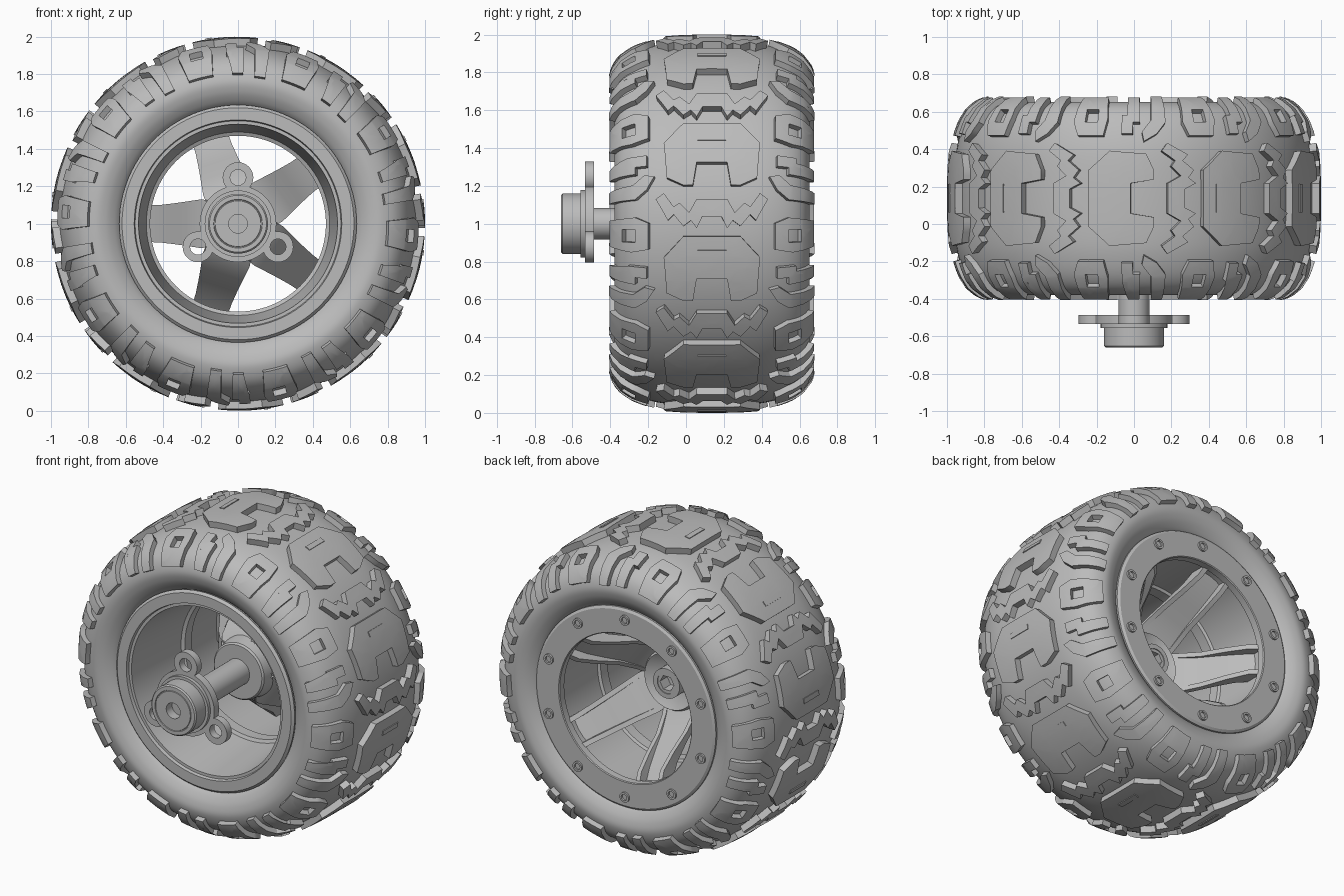
import bpy, bmesh
from math import sin, cos, pi, radians, hypot
from mathutils import Vector

if "Cube" in bpy.data.objects:
    bpy.data.objects.remove(bpy.data.objects["Cube"], do_unlink=True)

grey = bpy.data.materials.new("plain_grey")
grey.use_nodes = True
grey.diffuse_color = (0.5, 0.5, 0.5, 1)
grey.node_tree.nodes["Principled BSDF"].inputs["Base Color"].default_value = grey.diffuse_color

AXLE = 1.0       # axle height
MID = 0.137      # tyre centre along y
REPEATS = 10     # tread pitch count
made = []


def add(name, mesh, loc=(0, 0, AXLE), turn=0.0):
    ob = bpy.data.objects.new(name, mesh)
    ob.location = loc
    ob.rotation_euler = (0, -radians(turn), 0)
    bpy.context.collection.objects.link(ob)
    made.append(ob)
    return ob


def to_mesh(name, bm):
    bmesh.ops.remove_doubles(bm, verts=bm.verts, dist=1e-5)
    bmesh.ops.recalc_face_normals(bm, faces=bm.faces)
    mesh = bpy.data.meshes.new(name)
    bm.to_mesh(mesh)
    bm.free()
    mesh.materials.append(grey)
    return mesh


def lathe(name, profile, segs=64, closed=True):
    """Revolve (y, radius) points about the y axis."""
    bm = bmesh.new()
    rings = []
    for i in range(segs):
        a = 2 * pi * i / segs
        rings.append([bm.verts.new((r * cos(a), y, r * sin(a))) for y, r in profile])
    n = len(profile)
    for i in range(segs):
        p, q = rings[i], rings[(i + 1) % segs]
        for j in range(n if closed else n - 1):
            k = (j + 1) % n
            if profile[j][1] or profile[k][1]:
                bm.faces.new((p[j], p[k], q[k], q[j]))
    bmesh.ops.dissolve_degenerate(bm, edges=bm.edges, dist=1e-6)
    return to_mesh(name, bm)


def tube(name, y0, y1, inner, outer, segs=32):
    return lathe(name, [(y0, inner), (y0, outer), (y1, outer), (y1, inner)], segs)


# Tyre carcass: half section (offset from centre, radius), smoothed and mirrored
key = [(-.2, .955), (0, .96), (.2, .955), (.32, .937), (.42, .9), (.485, .845),
       (.515, .77), (.507, .71), (.48, .66), (.45, .63), (.42, .61)]
half = []
for i in range(1, len(key) - 2):
    p0, p1, p2, p3 = [Vector(k) for k in key[i - 1:i + 3]]
    for j in range(6):
        t = j / 6
        half.append(0.5 * (2 * p1 + (p2 - p0) * t + (2 * p0 - 5 * p1 + 4 * p2 - p3) * t * t
                           + (3 * p1 - p0 - 3 * p2 + p3) * t ** 3))
half.append(Vector(key[-2]))
section = [(-p.x, p.y) for p in reversed(half[1:])] + [tuple(p) for p in half]
add("tyre_carcass", lathe("tyre_carcass", section, 120, closed=False), (0, MID, AXLE))


def on_tyre(s, u, h):
    """Place a point by distance across, distance around, and height above the carcass."""
    left, side = abs(s), (1 if s >= 0 else -1)
    for p, q in zip(half, half[1:]):
        step = (q - p).length
        if left <= step:
            break
        left -= step
    d = (q - p) / step
    c = p + d * left + Vector((-d.y, d.x)) * h
    a = u / 0.96
    return Vector((c.y * cos(a), side * c.x, c.y * sin(a)))


def lug(name, outline, angle, height=0.04, hole=None):
    """Raised tread block wrapped on the carcass and repeated round it."""
    bm = bmesh.new()
    bm.faces.new([bm.verts.new((s, u, 0)) for s, u in outline])
    bmesh.ops.triangulate(bm, faces=bm.faces)
    cuts = [[i * 0.06 for i in range(-11, 12)], [i * 0.06 for i in range(-4, 5)]]
    if hole:
        cuts[0] += hole[:2]
        cuts[1] += hole[2:]
    for axis in (0, 1):
        no = Vector((1 - axis, axis, 0))
        for c in cuts[axis]:
            bmesh.ops.bisect_plane(bm, geom=bm.verts[:] + bm.edges[:] + bm.faces[:],
                                   plane_co=no * c, plane_no=no)
    if hole:
        inside = []
        for f in bm.faces:
            m = f.calc_center_median()
            if hole[0] < m.x < hole[1] and hole[2] < m.y < hole[3]:
                inside.append(f)
        bmesh.ops.delete(bm, geom=inside, context='FACES')
    new = bmesh.ops.extrude_face_region(bm, geom=bm.faces[:])["geom"]
    top = {v for v in new if isinstance(v, bmesh.types.BMVert)}
    for v in bm.verts:
        v.co = on_tyre(v.co.x, v.co.y, height if v in top else -0.012)
    mesh = to_mesh(name, bm)
    for k in range(REPEATS):
        add(name, mesh, (0, MID, AXLE), angle + k * 360 / REPEATS)


def mirrored(pts):
    return pts + [(-s, u) for s, u in reversed(pts) if s > 0]


# Centre tread: notched hexagon blocks and stepped crown blocks
lug("centre_hexagon_lug", mirrored([(.15, .17), (.25, .06), (.235, -.13), (.15, -.17),
                                    (.1, -.17), (.08, -.05)]), 22)
lug("centre_bar_lug", mirrored([(.075, .1), (.075, .07)]), 22, 0.045)
lug("crown_lug", mirrored([(.08, .06), (.12, -.01), (.17, .04), (.2, .02), (.25, .09), (.29, .06),
                           (.23, -.05), (.2, -.02), (.15, -.08), (.11, -.05), (.08, -.09),
                           (.05, -.03)]), 4)

# Shoulder tread on both sides
for side, word in ((-1, "front"), (1, "back")):
    def flip(pts):
        return [(s * side, u) for s, u in pts]
    lo, hi = sorted((.4 * side, .47 * side))
    lug(word + "_window_lug", flip([(.33, -.07), (.33, .07), (.4, .1), (.57, .085),
                                    (.57, -.075), (.42, -.09)]), -4, 0.033, [lo, hi, -.035, .035])
    lug(word + "_curved_lug", flip([(.3, .09), (.35, .1), (.41, .05), (.58, .035), (.58, -.035),
                                    (.4, -.03), (.34, .02)]), 9.5, 0.033)
    lug(word + "_stepped_lug", flip([(.34, .05), (.44, .05), (.44, .02), (.57, .02), (.57, -.05),
                                     (.4, -.05), (.4, -.01), (.34, -.01)]), 19, 0.033)

# Rim barrel with front lip, and the back clamp ring
add("rim_barrel", lathe("rim_barrel", [
    (-.33, .635), (-.345, .62), (-.345, .555), (-.325, .55), (-.325, .532), (.12, .49), (.13, .47),
    (.2, .47), (.21, .485), (.6, .485), (.6, .61), (.4, .56), (-.2, .58)], 96))
add("clamp_ring", lathe("clamp_ring", [(.57, .47), (.615, .47), (.62, .475), (.62, .625),
                                       (.61, .64), (.57, .64)], 96))
bolt = tube("clamp_bolt", .61, .632, .02, .032, 20)
for k in range(10):
    a = radians(18 + 36 * k)
    add("clamp_bolt", bolt, (.57 * cos(a), 0, AXLE + .57 * sin(a)))

# Five channel spokes sloping from the recessed hub to the clamp ring
stations = [(.1, .09, .12, .0), (.2, .15, .13, .005), (.28, .25, .118, .02), (.35, .36, .108, .06),
            (.42, .46, .1, .085), (.49, .53, .098, .07)]     # radius, y, half width, rail height
bm = bmesh.new()
loops = []
for r, y, w, h in stations:
    i = w - .03
    sec = [(-w, -.05), (w, -.05), (w, h), (i, h), (i, 0), (-i, 0), (-i, h), (-w, h)]
    loops.append([bm.verts.new((r, y + dy, x)) for x, dy in sec])
for p, q in zip(loops, loops[1:]):
    for j in range(8):
        k = (j + 1) % 8
        bm.faces.new((p[j], p[k], q[k], q[j]))
for end in (loops[0], loops[-1]):
    bm.faces.new(end)
spoke = to_mesh("spoke", bm)
for k in range(5):
    add("spoke", spoke, turn=36 + 72 * k)

# Hub, wheel nut and axle
add("hub", lathe("hub", [(0, 0), (0, .17), (.01, .18), (.13, .2), (.165, .18), (.12, .1), (.12, 0)]))
add("wheel_nut", tube("wheel_nut", .1, .2, .065, .095))
add("nut_socket", tube("nut_socket", .1, .195, .05, .075, 6))
add("axle", lathe("axle", [(-.5, 0), (-.5, .083), (.05, .083), (.05, 0)], 40))

# Three-eared mounting flange and front drum
add("flange_plate", lathe("flange_plate", [(-.535, 0), (-.535, .205), (-.487, .205), (-.487, 0)]))
ear = tube("flange_ear", -.535, -.487, .042, .082)
for deg in (90, 210, 330):
    a = radians(deg)
    add("flange_ear", ear, (.247 * cos(a), 0, AXLE + .247 * sin(a)))
add("drum", lathe("drum", [
    (-.6, 0), (-.6, .05), (-.66, .05), (-.66, .122), (-.655, .124), (-.655, .128), (-.66, .13),
    (-.66, .152), (-.652, .16), (-.557, .16), (-.557, .178), (-.53, .178), (-.53, 0)]))

# Smooth the curves, keep the edges sharp
bpy.ops.object.select_all(action='DESELECT')
for ob in made:
    ob.select_set(True)
bpy.context.view_layer.objects.active = made[0]
bpy.ops.object.shade_smooth_by_angle(angle=radians(30))
